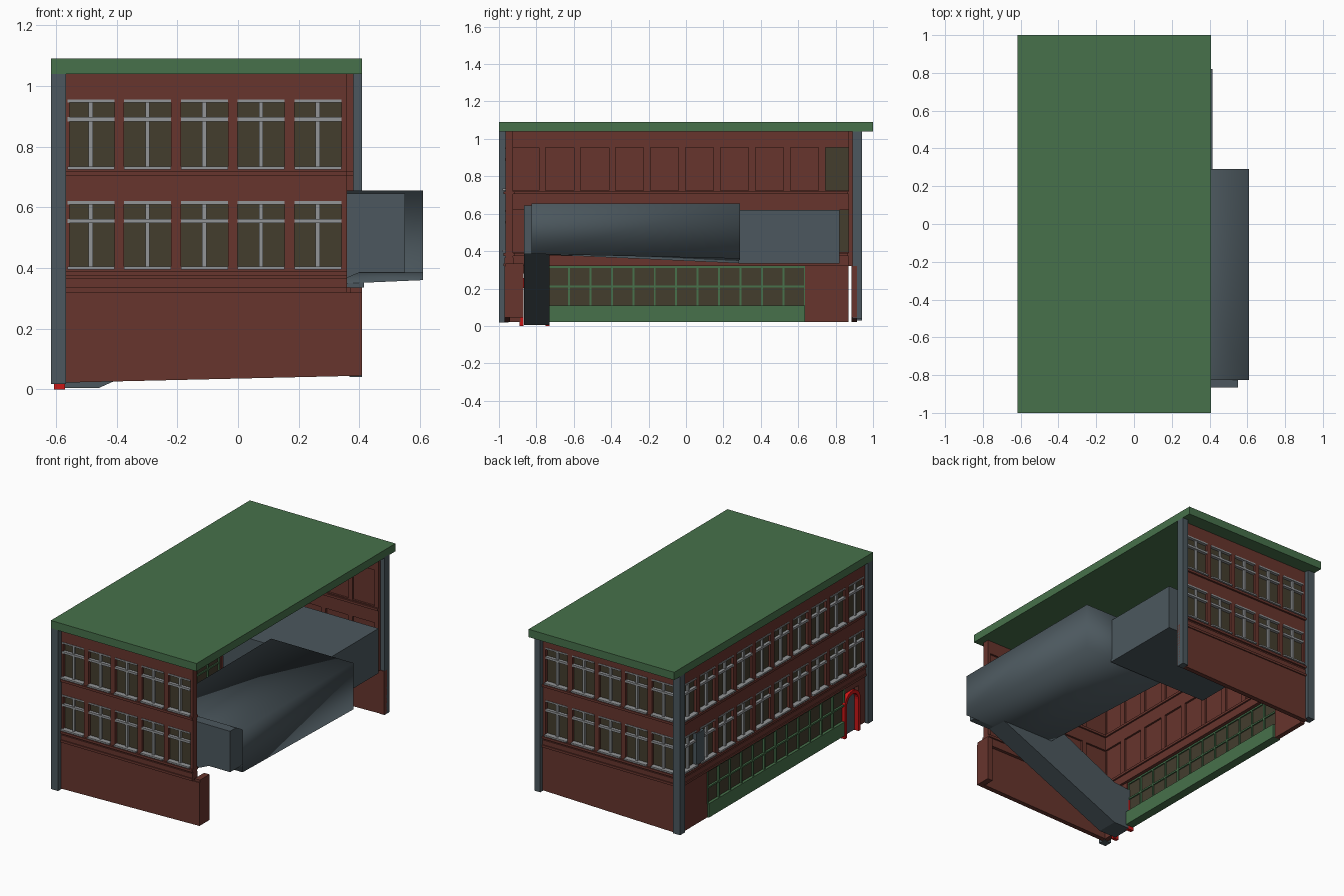
import bpy, bmesh, math

if "Cube" in bpy.data.objects:
    bpy.data.objects.remove(bpy.data.objects["Cube"])


def material(name, rgb):
    m = bpy.data.materials.new(name)
    m.diffuse_color = (*rgb, 1)
    m.use_nodes = True
    m.node_tree.nodes["Principled BSDF"].inputs["Base Color"].default_value = m.diffuse_color
    return m


BRICK = material("brick red", (0.135, 0.035, 0.026))
GREEN = material("painted green", (0.063, 0.165, 0.070))
GREY = material("blue grey", (0.072, 0.097, 0.112))
GLASS = material("olive glass", (0.056, 0.047, 0.027))
FRAME = material("window grey", (0.29, 0.30, 0.31))
RED = material("bright red", (0.60, 0.008, 0.008))


def finish(name, bm, mat):
    bmesh.ops.recalc_face_normals(bm, faces=bm.faces)
    me = bpy.data.meshes.new(name)
    bm.to_mesh(me)
    bm.free()
    me.materials.append(mat)
    ob = bpy.data.objects.new(name, me)
    bpy.context.collection.objects.link(ob)
    return ob


def same(x, y, z):
    return (x, y, z)


def boxes(name, mat, items, place=same):
    """One object made of boxes (a0, a1, b0, b1, c0, c1), mapped by place."""
    bm = bmesh.new()
    for a0, a1, b0, b1, c0, c1 in items:
        v = [bm.verts.new(place(a, b, c)) for c in (c0, c1)
             for a, b in ((a0, b0), (a1, b0), (a1, b1), (a0, b1))]
        for f in ((0, 1, 2, 3), (4, 5, 6, 7), (0, 1, 5, 4),
                  (1, 2, 6, 5), (2, 3, 7, 6), (3, 0, 4, 7)):
            bm.faces.new([v[i] for i in f])
    return finish(name, bm, mat)


def prism(name, mat, profile, y0, y1, place=same):
    """Extrude an (x, z) profile between y0 and y1."""
    bm = bmesh.new()
    a = [bm.verts.new(place(x, y0, z)) for x, z in profile]
    b = [bm.verts.new(place(x, y1, z)) for x, z in profile]
    n = len(profile)
    bm.faces.new(a)
    bm.faces.new(b)
    for i in range(n):
        j = (i + 1) % n
        bm.faces.new((a[i], a[j], b[j], b[i]))
    return finish(name, bm, mat)


# facade coordinates: u along the wall, d inward from its outer plane, z up
def front(u, d, z):
    return (u, -0.965 + d, z)


def back(u, d, z):
    return (u, 0.91 - d, z)


def left(u, d, z):
    return (-0.595 + d, u, z)


ROWS = ((0.395, 0.62), (0.725, 0.955))


def facade(name, place, u0, u1, first, count, width, open_last=False):
    pitch = 0.187
    cs = [first + pitch * i for i in range(count)]
    wall = [(u0, u1, 0, 0.04, a, b)
            for a, b in ((0.32, 0.395), (0.62, 0.725), (0.955, 1.045))]
    glass, bars, ledges, linings = [], [], [], []
    for zb, zt in ROWS:
        edges = [u0] + [c + s * width / 2 for c in cs for s in (-1, 1)] + [u1]
        wall += [(a, b, 0, 0.04, zb, zt) for a, b in zip(edges[::2], edges[1::2]) if b > a]
        ledges.append((u0, u1, -0.012, 0.05, zb - 0.02, zb - 0.005))
        for i, c in enumerate(cs):
            l, r = c - width / 2, c + width / 2
            glass.append((l, r, 0.016, 0.02, zb, zt))
            if not (open_last and i == count - 1):
                linings.append((l, r, 0.024, 0.028, zb, zt))
            bars += [(c - 0.007, c + 0.007, 0.002, 0.016, zb, zt),
                     (l, r, -0.003, 0.016, zt - 0.072, zt - 0.058),
                     (l, r, -0.003, 0.016, zt - 0.01, zt),
                     (l, r, -0.016, 0.016, zb, zb + 0.01)]
    boxes(name + "_wall", BRICK, wall, place)
    boxes(name + "_window_linings", BRICK, linings, place)
    boxes(name + "_glass", GLASS, glass, place)
    boxes(name + "_window_frames", FRAME, bars, place)
    boxes(name + "_ledges", BRICK, ledges, place)
    # sloping string course above the ground floor
    boxes(name + "_band", BRICK, [(u0, u1, -0.012, 0.045, 0.32, 0.335),
                                  (u0, u1, -0.006, 0.042, 0.335, 0.365)], place)


facade("front", front, -0.58, 0.36, -0.485, 5, 0.155)
facade("back", back, -0.58, 0.38, -0.475, 5, 0.155)
facade("left", left, -0.965, 0.91, -0.862, 10, 0.15, True)

# ground floor walls, with the bottom following sloping ground
base = [(-0.58, 0.022), (0.408, 0.045), (0.408, 0.32), (-0.58, 0.32)]
prism("front_base_wall", BRICK, base, -0.005, 0.025, front)
prism("back_base_wall", BRICK, base, -0.005, 0.025, back)
boxes("base_wall_return", BRICK, [(0.37, 0.408, -0.965, -0.87, 0.045, 0.335)])
boxes("left_base_wall", BRICK, [(0.635, 0.87, 0, 0.03, 0.022, 0.32),
                                (-0.965, -0.885, 0, 0.03, 0.022, 0.32),
                                (-0.885, -0.74, 0, 0.03, 0.28, 0.32)], left)

# flat roof and corner columns
boxes("roof", GREEN, [(-0.617, 0.408, -1, 1, 1.04, 1.09)])
boxes("corner_columns", GREY, [(-0.617, -0.567, -1, -0.95, 0.018, 1.045),
                               (-0.617, -0.567, 0.89, 0.94, 0.03, 1.045),
                               (0.368, 0.408, 0.89, 0.94, 0.04, 1.045)])

# shop front on the left side
s0, s1, n = -0.74, 0.635, 12
boxes("shop_base", GREEN, [(s0, s1, -0.01, 0.045, 0.022, 0.11)], left)
boxes("shop_glass", GLASS, [(s0, s1, 0.008, 0.014, 0.11, 0.32)], left)
step = (s1 - s0) / n
bars = [(s0 + step * i - 0.005, s0 + step * i + 0.005, -0.004, 0.022, 0.11, 0.32)
        for i in range(n + 1)]
bars += [(s0, s1, -0.004, 0.022, z - 0.005, z + 0.005) for z in (0.21, 0.315)]
boxes("shop_mullions", GREEN, bars, left)

# red arch around the entrance
ins, out = [], []
for i in range(13):
    a = math.pi * i / 12
    ins.append((-0.81 + 0.058 * math.cos(a), 0.2 + 0.058 * math.sin(a)))
    out.append((-0.81 + 0.08 * math.cos(a), 0.2 + 0.08 * math.sin(a)))
ins = [(ins[0][0], 0)] + ins + [(ins[-1][0], 0)]
out = [(out[0][0], 0)] + out + [(out[-1][0], 0)]
bm = bmesh.new()
rings = [[bm.verts.new(left(u, d, z)) for u, z in line]
         for line, d in ((ins, -0.012), (out, -0.012), (out, 0.025), (ins, 0.025))]
for k in range(4):
    p, q = rings[k], rings[(k + 1) % 4]
    for i in range(len(p) - 1):
        bm.faces.new((p[i], p[i + 1], q[i + 1], q[i]))
for i in (0, -1):
    bm.faces.new([r[i] for r in rings])
finish("entrance_arch", bm, RED)

# enclosed ramp: rising leg from the entrance through the open side
prism("lower_ramp", GREY, [(-0.58, 0.004), (-0.46, 0.004), (0.4, 0.385),
                           (0.55, 0.385), (0.55, 0.645), (0.3, 0.645),
                           (-0.46, 0.28), (-0.58, 0.27)], -0.865, -0.73)

# middle gallery, open at the front and softly shaded, floor dropping to the back
bm = bmesh.new()
ends = [[bm.verts.new(p) for p in ((0.03, y, zi), (0.61, y, zo), (0.61, y, 0.655), (0.03, y, 0.655))]
        for y, zi, zo in ((-0.825, 0.385, 0.385), (0.29, 0.335, 0.36))]
for i in range(4):
    j = (i + 1) % 4
    bm.faces.new((ends[0][i], ends[0][j], ends[1][j], ends[1][i]))
bm.faces.new(ends[1])
gallery = finish("middle_gallery", bm, GREY)
gallery.data.shade_smooth()

# upper gallery crossing back to the left side, its end meeting the outer wall
prism("upper_gallery", GREY, [(-0.3, 0.335), (0.415, 0.335), (0.415, 0.62), (-0.3, 0.62)],
      0.28, 0.82)
boxes("upper_gallery_end", GREY, [(-0.565, -0.3, 0.55, 0.82, 0.345, 0.61),
                                  (-0.603, -0.56, 0.675, 0.755, 0.4, 0.6)])
